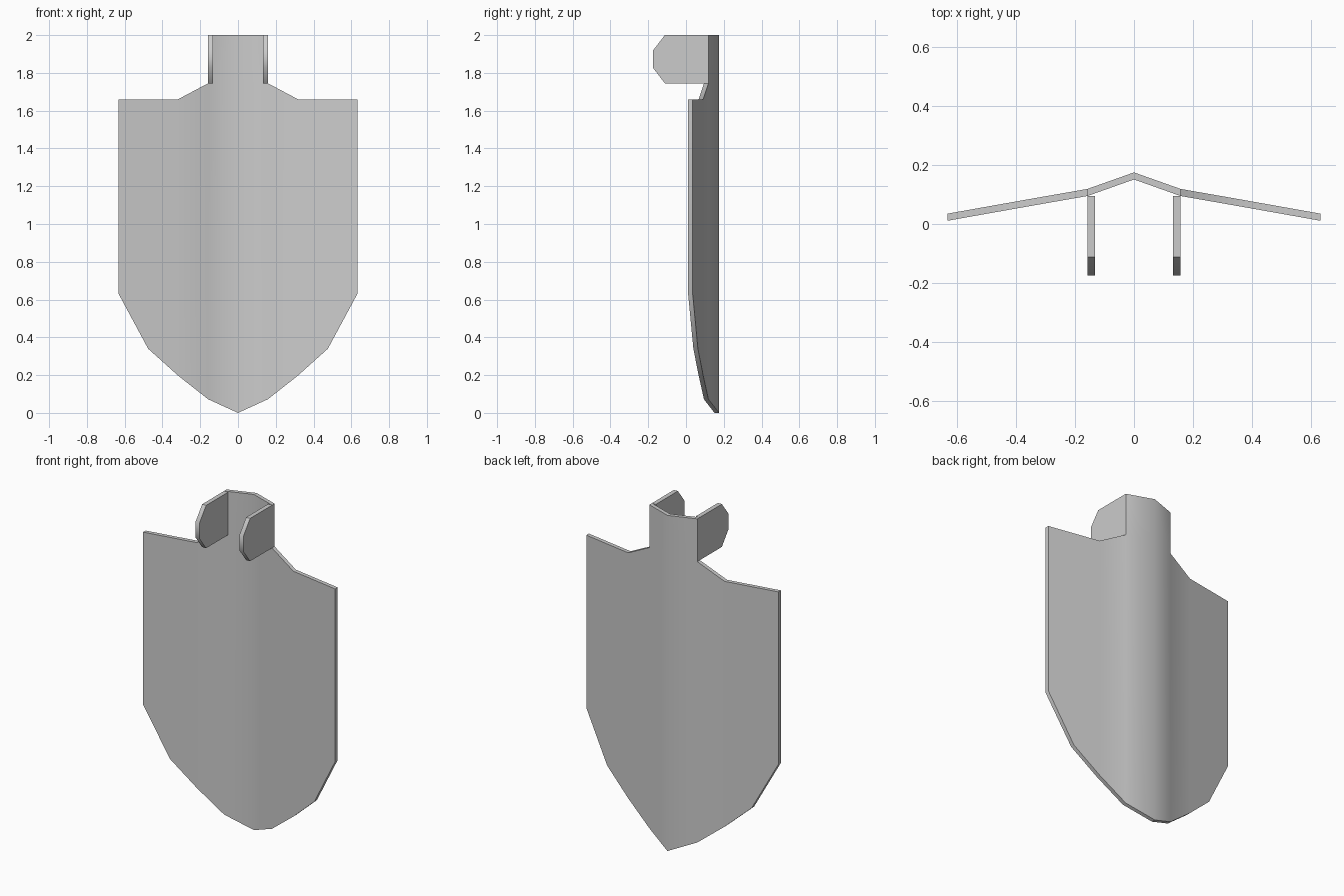
import bpy, bmesh
from mathutils import Vector

if "Cube" in bpy.data.objects:
    bpy.data.objects.remove(bpy.data.objects["Cube"])

W = 0.158        # half width of the collar
T = 0.024        # sheet thickness
# (x, back-surface y, bottom z, top z) from the centre ridge to the side edge
STATIONS = [(0, 0.175, 0.0, 1.745), (W, 0.119, 0.072, 1.745),
            (0.318, 0.091, 0.198, 1.66), (0.476, 0.063, 0.34, 1.66),
            (0.633, 0.035, 0.632, 1.66)]


def finish(bm, name):
    bmesh.ops.remove_doubles(bm, verts=bm.verts, dist=1e-4)
    return bm


def make_object(bm, name):
    bmesh.ops.recalc_face_normals(bm, faces=bm.faces)
    me = bpy.data.meshes.new(name)
    bm.to_mesh(me)
    bm.free()
    ob = bpy.data.objects.new(name, me)
    bpy.context.collection.objects.link(ob)
    bpy.ops.object.select_all(action='DESELECT')
    ob.select_set(True)
    bpy.context.view_layer.objects.active = ob
    bpy.ops.object.shade_smooth_by_angle(angle=0.8)
    return ob


def thicken(bm, vec):
    bmesh.ops.remove_doubles(bm, verts=bm.verts, dist=1e-4)
    res = bmesh.ops.extrude_face_region(bm, geom=bm.faces[:], use_keep_orig=True)
    moved = [g for g in res['geom'] if isinstance(g, bmesh.types.BMVert)]
    bmesh.ops.translate(bm, verts=moved, vec=vec)


# Folded blade with the back of the collar rising from its centre
bm = bmesh.new()
for s in (-1, 1):
    for i, (a, b) in enumerate(zip(STATIONS, STATIONS[1:])):
        spans = [(a[2], b[2], a[3], b[3])]
        if i == 0:
            spans.append((a[3], b[3], 2.0, 2.0))
        for za0, zb0, za1, zb1 in spans:
            pts = [(s * a[0], a[1], za0), (s * b[0], b[1], zb0),
                   (s * b[0], b[1], zb1), (s * a[0], a[1], za1)]
            bm.faces.new([bm.verts.new(p) for p in pts[::s]])
thicken(bm, Vector((0, -T, 0)))
make_object(bm, "blade")

# Forward-facing collar flaps with clipped corners
flap = [(0.0955, 1.745), (0.0955, 2.0), (-0.112, 2.0),
        (-0.175, 1.918), (-0.175, 1.827), (-0.112, 1.745)]
for side, s in (("left", -1), ("right", 1)):
    bm = bmesh.new()
    bm.faces.new([bm.verts.new((s * W, y, z)) for y, z in flap])
    thicken(bm, Vector((-s * 0.026, 0, 0)))
    make_object(bm, side + "_collar_flap")
